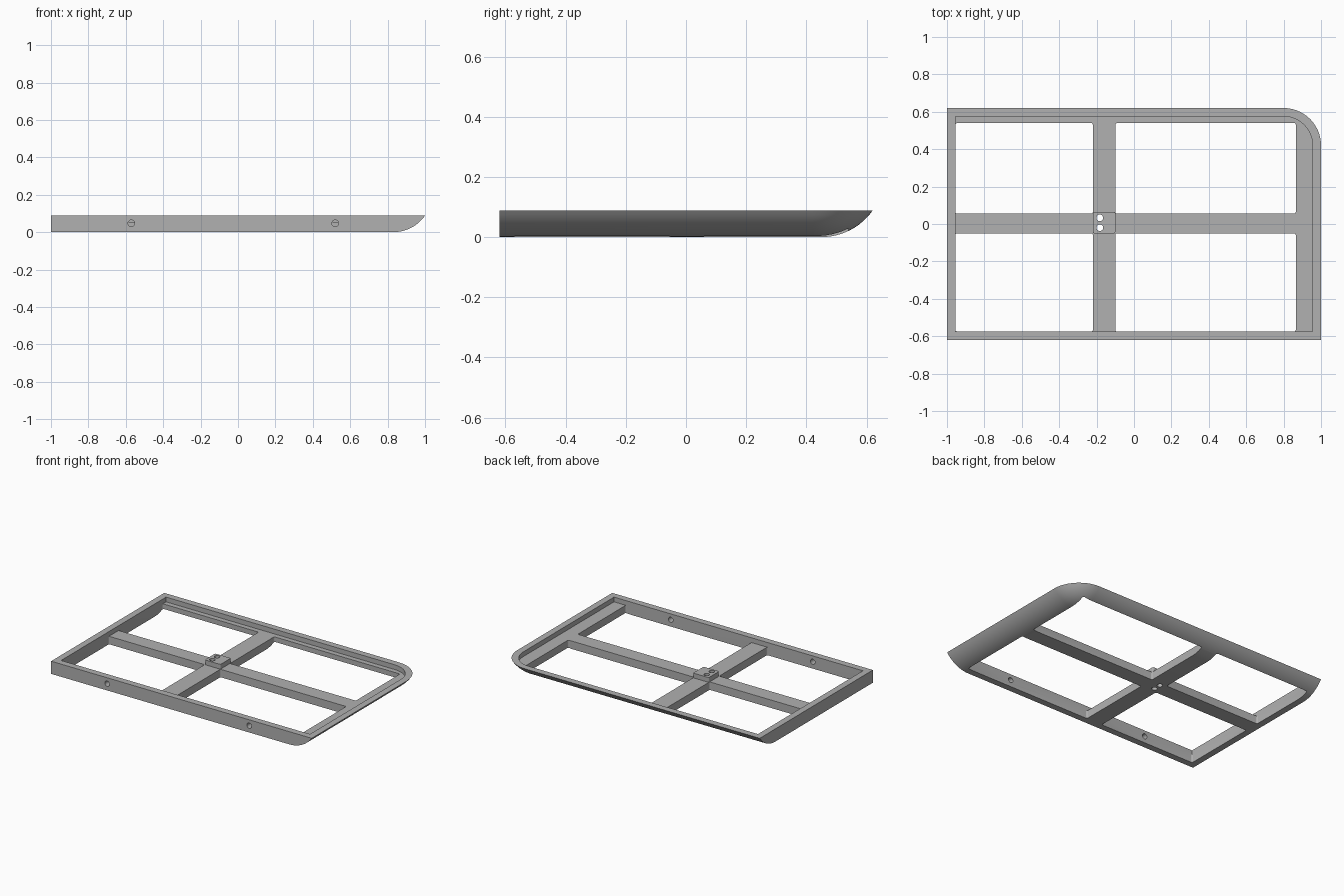
import bpy, bmesh, math
from mathutils import Vector

cube = bpy.data.objects.get("Cube")
if cube:
    bpy.data.objects.remove(cube, do_unlink=True)

X, Y, H = 1.0, 0.62, 0.088      # half length, half width, height
SHELF = 0.055                   # top of bars and shelf
RIM = 0.045                     # rim width
FLARE = 0.17                    # how far the curved underside tucks in

grey = bpy.data.materials.new("Grey metal")
grey.use_nodes = True
grey.diffuse_color = (0.44, 0.44, 0.44, 1)
grey.node_tree.nodes["Principled BSDF"].inputs["Base Color"].default_value = (0.44, 0.44, 0.44, 1)


def rounded(x0, y0, x1, y1, radii, steps=5):
    """Counter-clockwise rectangle outline with one radius per corner."""
    pts = []
    corners = [(x0, y0, 1, 1), (x1, y0, -1, 1), (x1, y1, -1, -1), (x0, y1, 1, -1)]
    for k, ((x, y, sx, sy), r) in enumerate(zip(corners, radii)):
        if r == 0:
            pts.append((x, y))
            continue
        for i in range(steps + 1):
            a = math.pi * (1 + k / 2) + math.pi / 2 * i / steps
            pts.append((x + sx * r + r * math.cos(a), y + sy * r + r * math.sin(a)))
    return pts


def loft(name, layers):
    """Closed solid through a stack of (outline, z) layers."""
    bm = bmesh.new()
    rings = [[bm.verts.new((x, y, z)) for x, y in pts] for pts, z in layers]
    for a, b in zip(rings, rings[1:]):
        for i in range(len(a)):
            j = (i + 1) % len(a)
            bm.faces.new((a[i], a[j], b[j], b[i]))
    bm.faces.new(rings[0][::-1])
    bm.faces.new(rings[-1])
    bmesh.ops.recalc_face_normals(bm, faces=bm.faces)
    mesh = bpy.data.meshes.new(name)
    bm.to_mesh(mesh)
    bm.free()
    mesh.materials.append(grey)
    obj = bpy.data.objects.new(name, mesh)
    bpy.context.collection.objects.link(obj)
    return obj


def drill(name, centre, radius, length, rotation=(0, 0, 0)):
    bpy.ops.mesh.primitive_cylinder_add(vertices=32, radius=radius, depth=length,
                                        location=centre, rotation=rotation)
    obj = bpy.context.object
    obj.name = name
    obj.data.materials.append(grey)
    return obj


def cut(target, cutter):
    cutter.hide_render = True
    bpy.context.view_layer.objects.active = target
    mod = target.modifiers.new("Cut", 'BOOLEAN')
    mod.operation = 'DIFFERENCE'
    mod.solver = 'EXACT'
    mod.object = cutter
    bpy.ops.object.modifier_apply(modifier=mod.name)


def finish(obj):
    bpy.ops.object.select_all(action='DESELECT')
    obj.select_set(True)
    bpy.context.view_layer.objects.active = obj
    bpy.ops.object.shade_smooth_by_angle(angle=math.radians(25))


# Frame body with a curved underside on the left and back edges
R = (FLARE ** 2 + H ** 2) / (2 * H)
sweep = math.asin(FLARE / R)
layers = []
for i in range(13):
    a = sweep * i / 12
    inset = FLARE - R * math.sin(a)
    layers.append((rounded(-X, -Y, X - inset, Y - inset, (0, 0, 0.2 - inset, 0), 14),
                   R * (1 - math.cos(a))))
frame = loft("frame", layers)

# Recess inside the rim, down to the shelf
pocket = rounded(-X + RIM, -Y + RIM, X - RIM, Y - RIM, (0, 0, 0.2 - RIM, 0), 14)
cutters = [loft("recess_cutter", [(pocket, SHELF), (pocket, 0.2)])]

# Four openings between the cross bars
for x0, x1 in ((-X + RIM, -0.22), (-0.10, 0.865)):
    for y0, y1 in ((-Y + RIM, -0.05), (0.055, 0.54)):
        hole = rounded(x0, y0, x1, y1, (0.01,) * 4)
        cutters.append(loft("opening_cutter", [(hole, -0.1), (hole, 0.2)]))

# Screw holes in the front wall
for x in (-0.57, 0.52):
    cutters.append(drill("screw_cutter", (x, -Y, 0.047), 0.018, 0.2, (math.pi / 2, 0, 0)))

# Mount block where the bars cross
plan = rounded(-0.22, -0.05, -0.10, 0.065, (0.008,) * 4)
block = loft("mount_block", [(plan, SHELF), (plan, H)])

# Two holes through the block and the bar
for y in (-0.02, 0.033):
    c = drill("mount_hole_cutter", (-0.183, y, 0.05), 0.018, 0.4)
    cut(block, c)
    cutters.append(c)

for c in cutters:
    cut(frame, c)
for c in cutters:
    bpy.data.objects.remove(c, do_unlink=True)
finish(frame)
finish(block)
